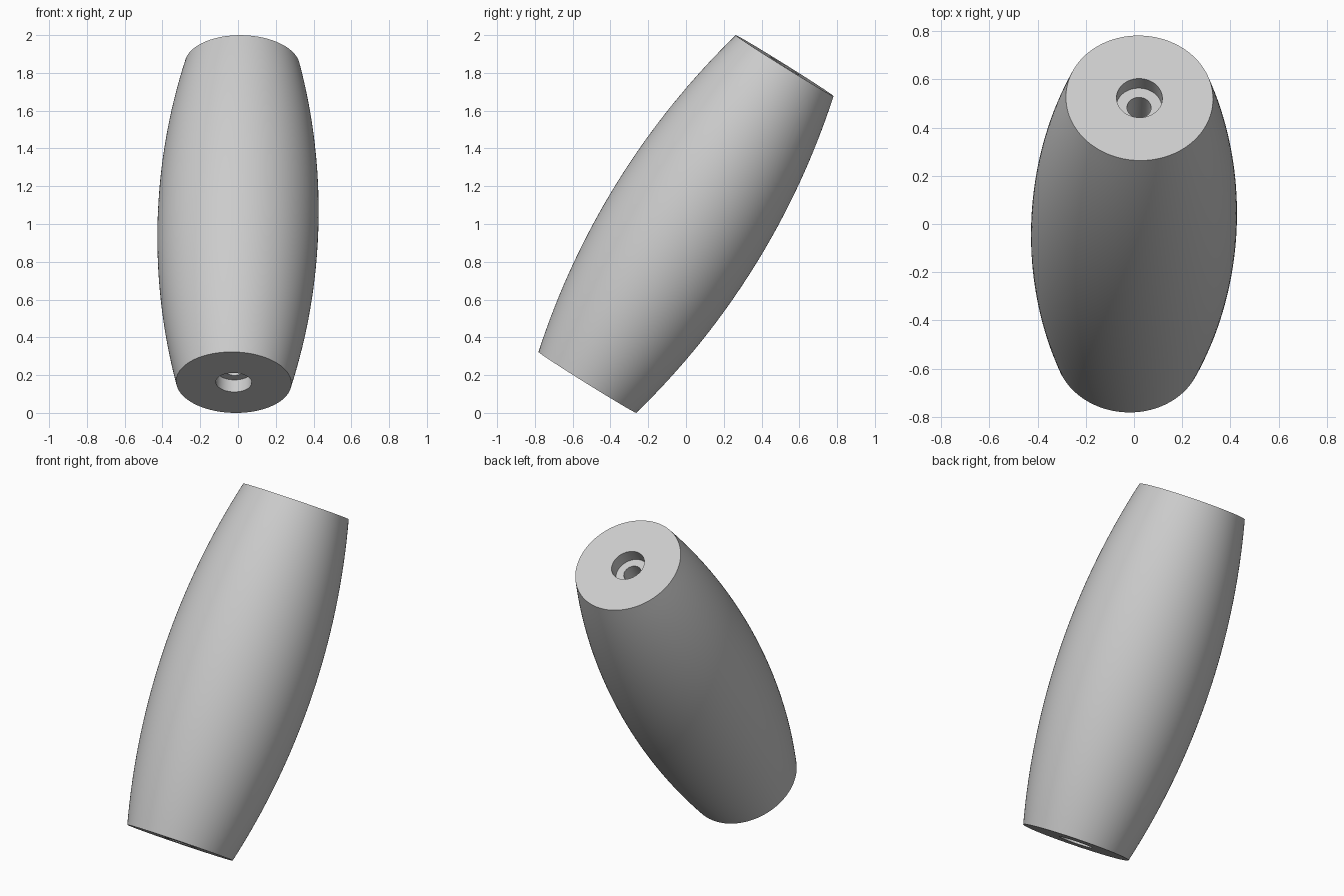
import bpy
import bmesh
import math
from mathutils import Vector

old = bpy.data.objects.get("Cube")
if old:
    bpy.data.objects.remove(old, do_unlink=True)

# Main dimensions
HALF_LENGTH = 0.988
END_RADIUS, MID_RADIUS = 0.305, 0.426
RECESS_RADIUS, RECESS_DEPTH = 0.095, 0.075
BORE_RADIUS = 0.05
AXIS = Vector((0.045, 1.04, 1.67)).normalized()
SEGMENTS, ARC_STEPS = 128, 32

# Plain grey surface
grey = bpy.data.materials.new("light_grey")
grey.use_nodes = True
colour = (0.6, 0.6, 0.6, 1)
grey.diffuse_color = colour
grey.node_tree.nodes["Principled BSDF"].inputs["Base Color"].default_value = colour

# Barrel side: a circular arc bulging between the two ends
sagitta = MID_RADIUS - END_RADIUS
arc_radius = (HALF_LENGTH ** 2 + sagitta ** 2) / (2 * sagitta)
profile = []
for i in range(ARC_STEPS + 1):
    z = HALF_LENGTH * (2 * i / ARC_STEPS - 1)
    r = MID_RADIUS - arc_radius + math.sqrt(arc_radius ** 2 - z ** 2)
    profile.append((r, z))

# Counterbored hole at both ends, joined by a through bore
floor = HALF_LENGTH - RECESS_DEPTH
hole = [(RECESS_RADIUS, HALF_LENGTH), (RECESS_RADIUS, floor), (BORE_RADIUS, floor)]
profile += hole + [(r, -z) for r, z in reversed(hole)]

# Turn the closed profile around the axis
bm = bmesh.new()
verts = [bm.verts.new((r, 0, z)) for r, z in profile]
edges = [bm.edges.new((v, verts[(i + 1) % len(verts)])) for i, v in enumerate(verts)]
bmesh.ops.spin(bm, geom=verts + edges, cent=(0, 0, 0), axis=(0, 0, 1),
               angle=math.tau, steps=SEGMENTS, use_merge=True)
bmesh.ops.remove_doubles(bm, verts=bm.verts, dist=0.0001)
bmesh.ops.recalc_face_normals(bm, faces=bm.faces)

# Lean the barrel backwards and stand it on the ground
bm.transform(AXIS.to_track_quat('Z', 'Y').to_matrix().to_4x4())
lowest = min(v.co.z for v in bm.verts)
bmesh.ops.translate(bm, verts=bm.verts, vec=(0, 0, -lowest))

mesh = bpy.data.meshes.new("barrel_grip")
bm.to_mesh(mesh)
bm.free()
mesh.materials.append(grey)
grip = bpy.data.objects.new("barrel_grip", mesh)
bpy.context.collection.objects.link(grip)

bpy.ops.object.select_all(action='DESELECT')
grip.select_set(True)
bpy.context.view_layer.objects.active = grip
bpy.ops.object.shade_smooth_by_angle(angle=math.radians(30))
